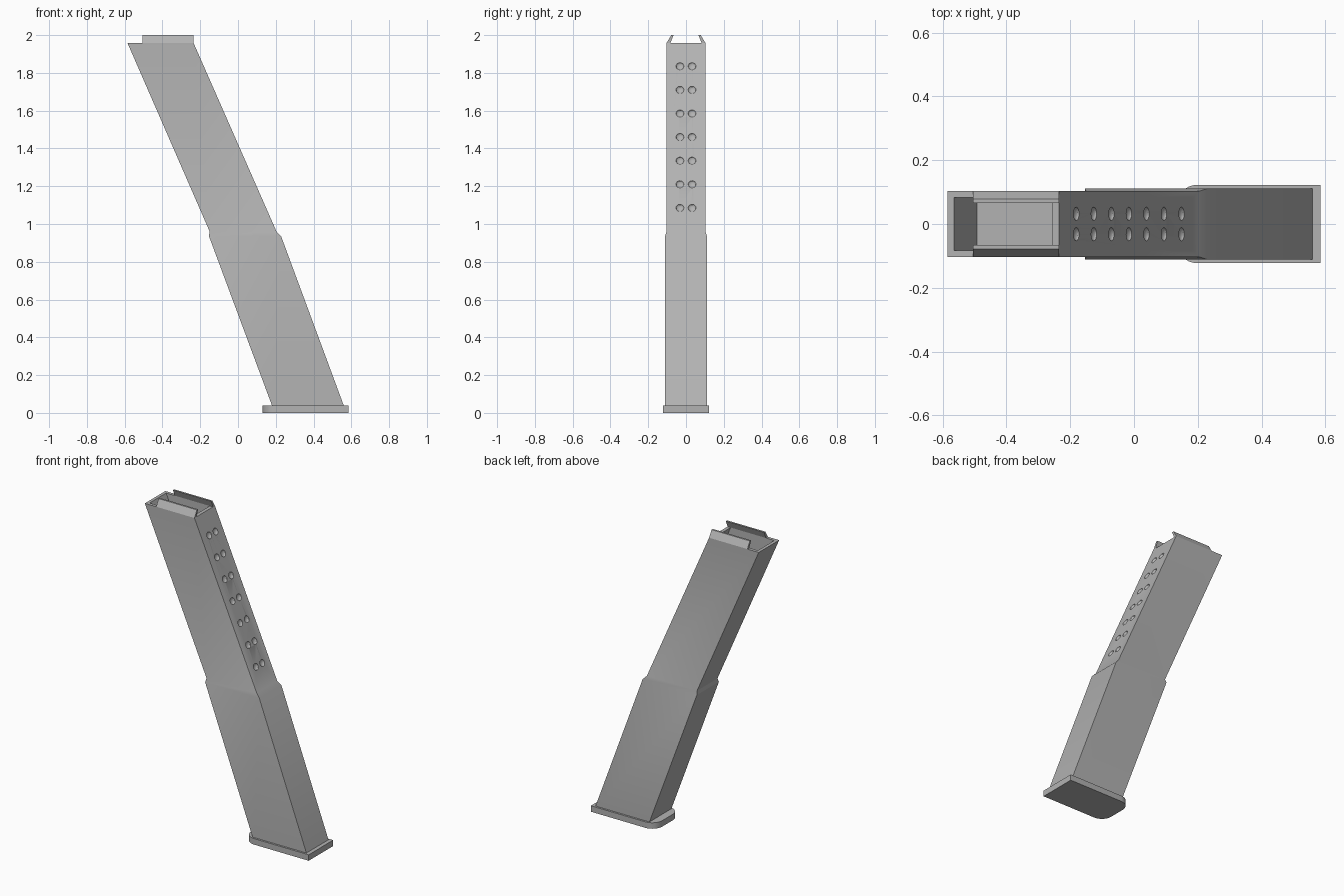
import bpy, bmesh, math
from mathutils import Matrix, Vector

cube = bpy.data.objects.get("Cube")
if cube:
    bpy.data.objects.remove(cube, do_unlink=True)

grey = bpy.data.materials.new("plain grey")
grey.use_nodes = True
colour = (0.45, 0.45, 0.45, 1)
grey.diffuse_color = colour
grey.node_tree.nodes["Principled BSDF"].inputs["Base Color"].default_value = colour


def add_object(name, bm):
    bmesh.ops.recalc_face_normals(bm, faces=bm.faces)
    mesh = bpy.data.meshes.new(name)
    bm.to_mesh(mesh)
    bm.free()
    mesh.materials.append(grey)
    obj = bpy.data.objects.new(name, mesh)
    bpy.context.collection.objects.link(obj)
    return obj


def loft(name, rings):
    """Skin a stack of closed point rings and cap both ends."""
    bm = bmesh.new()
    loops = [[bm.verts.new(p) for p in ring] for ring in rings]
    n = len(loops[0])
    for a, b in zip(loops, loops[1:]):
        for i in range(n):
            j = (i + 1) % n
            bm.faces.new((a[i], a[j], b[j], b[i]))
    bm.faces.new(loops[0])
    bm.faces.new(loops[-1])
    return add_object(name, bm)


def rect(x0, x1, y, z):
    return [(x0, -y, z), (x1, -y, z), (x1, y, z), (x0, y, z)]


# Slanted tube: wide lower half, chamfered step, narrow upper half, open mouth
body = loft("body", [
    rect(0.187, 0.567, 0.111, 0.02),
    rect(-0.154, 0.228, 0.111, 0.936),
    rect(-0.150, 0.204, 0.103, 0.96),
    rect(-0.585, -0.235, 0.103, 1.958),
    rect(-0.565, -0.257, 0.083, 1.958),
    rect(-0.492, -0.184, 0.083, 1.79),
])

# Two columns of shallow dimples on the upper right face
bm = bmesh.new()
low, high = Vector((0.204, 0, 0.96)), Vector((-0.235, 0, 1.958))
slope = high - low
tilt = Matrix.Rotation(math.atan2(slope.x, slope.z), 4, 'Y')
for row in range(7):
    z = 1.085 + row * 0.125
    centre = low + slope * ((z - low.z) / slope.z)
    for y in (-0.032, 0.032):
        place = Matrix.Translation(centre + Vector((0, y, 0))) @ tilt
        bmesh.ops.create_uvsphere(bm, u_segments=16, v_segments=8, radius=0.021,
                                  matrix=place @ Matrix.Diagonal((0.5, 1, 1, 1)))
cutter = add_object("dimple_cutter", bm)
cutter.hide_render = True
cut = body.modifiers.new("dimples", 'BOOLEAN')
cut.operation = 'DIFFERENCE'
cut.solver = 'EXACT'
cut.object = cutter
bpy.context.view_layer.update()
graph = bpy.context.evaluated_depsgraph_get()
body_mesh = bpy.data.meshes.new_from_object(body.evaluated_get(graph))
body.modifiers.clear()
body.data = body_mesh
bpy.data.objects.remove(cutter, do_unlink=True)

# Feed lips leaning inward on both long sides
section = [(0.103, 1.958), (0.078, 2.0), (0.066, 2.0), (0.083, 1.958)]
for name, side in (("front_lip", -1), ("back_lip", 1)):
    loft(name, [[(x, side * y, z) for y, z in section] for x in (-0.505, -0.235)])

# Base plate with two rounded corners
x0, x1, half, r = 0.13, 0.585, 0.123, 0.07
arc = [(x0 + r - r * math.sin(a), half - r + r * math.cos(a))
       for a in (math.pi / 2 * i / 8 for i in range(9))]
outline = [(x1, half)] + arc + [(x, -y) for x, y in reversed(arc)] + [(x1, -half)]
base = loft("base_plate", [[(x, y, z) for x, y in outline] for z in (0, 0.038)])

# Smooth the curved areas, keep the edges sharp
for obj in (body, base):
    bpy.ops.object.select_all(action='DESELECT')
    obj.select_set(True)
    bpy.context.view_layer.objects.active = obj
    bpy.ops.object.shade_smooth_by_angle(angle=math.radians(25))
